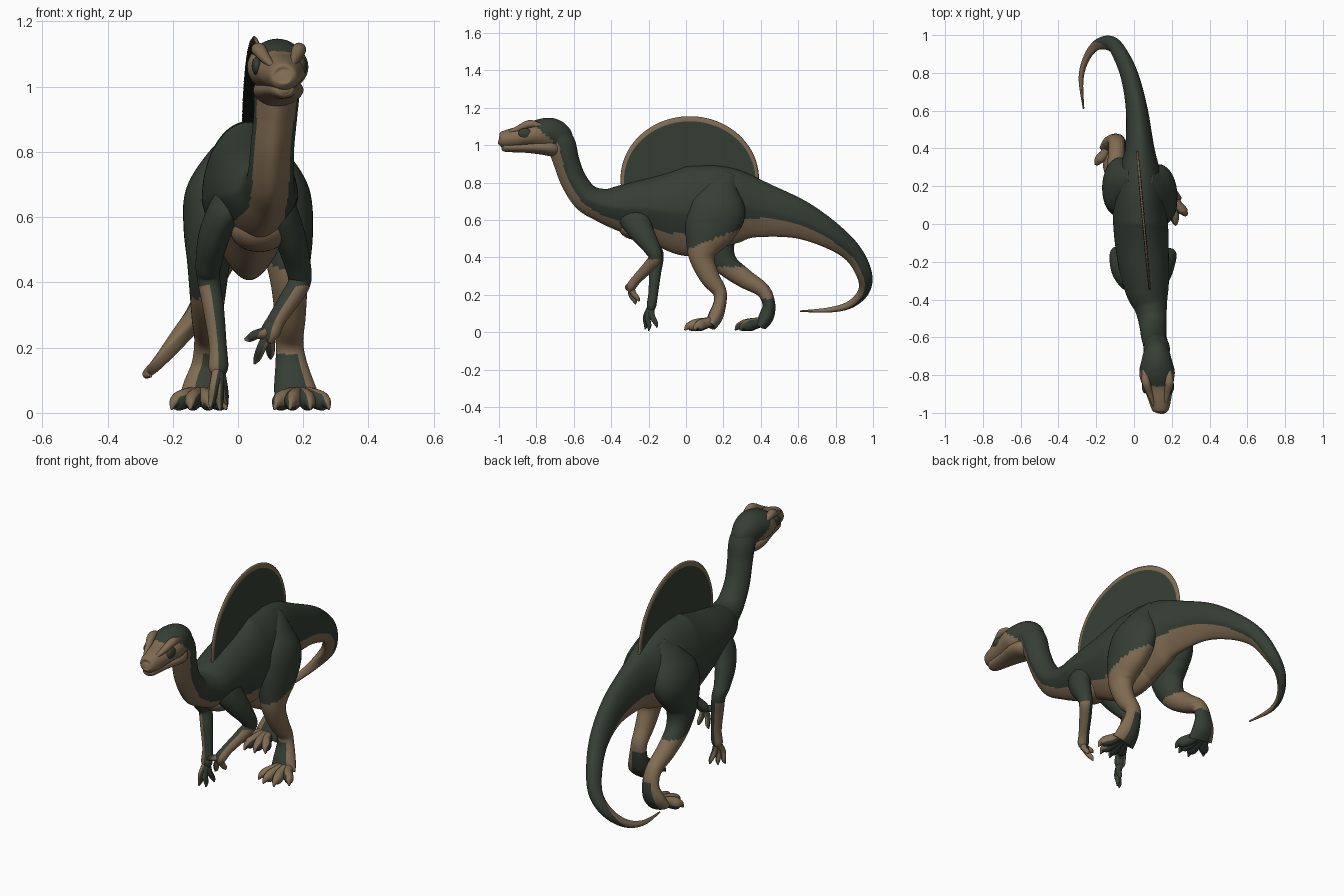
import bpy, bmesh, math
from mathutils import Vector

default_cube = bpy.data.objects.get("Cube")
if default_cube:
    bpy.data.objects.remove(default_cube, do_unlink=True)


def make_material(name, colour):
    material = bpy.data.materials.new(name)
    material.use_nodes = True
    material.diffuse_color = (*colour, 1)
    shader = material.node_tree.nodes["Principled BSDF"]
    shader.inputs["Base Color"].default_value = (*colour, 1)
    shader.inputs["Roughness"].default_value = .8
    return material


MATERIALS = [make_material("dark green hide", (.036, .049, .035)),
             make_material("tan hide", (.22, .15, .085))]
GREEN, TAN = range(len(MATERIALS))


def finish(name, bm):
    """Turn a bmesh into a named smooth object with the shared materials."""
    bmesh.ops.recalc_face_normals(bm, faces=bm.faces[:])
    mesh = bpy.data.meshes.new(name)
    bm.to_mesh(mesh)
    bm.free()
    for material in MATERIALS:
        mesh.materials.append(material)
    mesh.shade_smooth()
    part = bpy.data.objects.new(name, mesh)
    bpy.context.collection.objects.link(part)


def spline(rows, steps):
    """Pass a smooth curve through rows of position, radii and extras."""
    rows = [Vector(row) for row in rows]
    result = []
    for i in range(len(rows) - 1):
        a, b = rows[max(i - 1, 0)], rows[i]
        c, d = rows[i + 1], rows[min(i + 2, len(rows) - 1)]
        for k in range(steps):
            t = k / steps
            result.append(b + (c - a) * (t / 2)
                          + (a * 2 - b * 5 + c * 4 - d) * (t * t / 2)
                          + (b * 3 - a - c * 3 + d) * (t ** 3 / 2))
    return result + [rows[-1]]


def loft(name, rows, paint, sides=36, steps=8, keel=0):
    """Skin ovals (x, y, z, depth, width, ...), narrowed below by keel, painted by a rule."""
    samples = spline(rows, steps)
    points = [Vector(s[:3]) for s in samples]
    bm = bmesh.new()
    rings, outward = [], []
    for i, sample in enumerate(samples):
        along = points[min(i + 1, len(points) - 1)] - points[max(i - 1, 0)]
        along.normalize()
        across = Vector((1, 0, 0))
        across = (across - along * across.dot(along)).normalized()
        up = across.cross(along)
        depth, width = max(sample[3], .002), max(sample[4], .002)
        ring, normals = [], []
        for k in range(sides):
            angle = math.tau * k / sides
            c, s = math.cos(angle), math.sin(angle)
            side = c * width * (1 + keel * min(s, 0))
            ring.append(bm.verts.new(points[i] + across * side + up * s * depth))
            normals.append(across * c + up * s)
        rings.append(ring)
        outward.append(normals)
    for i in range(len(rings) - 1):
        for k in range(sides):
            j = (k + 1) % sides
            face = bm.faces.new((rings[i][k], rings[i][j], rings[i + 1][j], rings[i + 1][k]))
            height = math.sin(math.tau * (k + .5) / sides)
            face.material_index = paint(face.calc_center_median(), outward[i][k],
                                        height, samples[i])
    for ring in (rings[0], rings[-1]):
        cap = bm.faces.new(ring)
        cap.material_index = paint(cap.calc_center_median(), Vector((0, 0, 1)), 0, samples[-1])
    finish(name, bm)


def plain(colour):
    return lambda place, normal, height, sample: colour


def ball(name, place, size, colour):
    bm = bmesh.new()
    bmesh.ops.create_uvsphere(bm, u_segments=28, v_segments=16, radius=1)
    bmesh.ops.scale(bm, vec=size, verts=bm.verts)
    bmesh.ops.translate(bm, vec=place, verts=bm.verts)
    for face in bm.faces:
        face.material_index = colour
    finish(name, bm)


# Neck, trunk and tail in one skin; the last column is the belly colour limit
TRUNK = [
    (.12, -.7, 1.06, .07, .065, -.2), (.12, -.665, 1, .076, .07, -.2),
    (.115, -.64, .915, .07, .067, -.3), (.105, -.6, .81, .07, .067, -.35),
    (.1, -.535, .72, .076, .072, -.4), (.09, -.45, .68, .09, .085, -.55),
    (.07, -.35, .665, .125, .115, -.6), (.05, -.2, .66, .17, .135, -.6),
    (.035, 0, .647, .24, .145, -.5), (.03, .15, .67, .225, .135, -.45),
    (.03, .28, .67, .195, .11, -.35), (.03, .4, .655, .15, .078, -.3),
    (.015, .6, .605, .105, .058, -.3), (-.02, .77, .52, .073, .048, -.3),
    (-.07, .89, .425, .052, .042, -.3), (-.12, .953, .31, .042, .036, -.2),
    (-.19, .95, .22, .03, .028, .1), (-.25, .88, .15, .021, .019, .6),
    (-.28, .77, .12, .014, .013, 1), (-.267, .61, .113, .004, .004, 1)]
loft("body_neck_and_tail", TRUNK,
     lambda place, normal, height, sample: TAN if height < sample[5] else GREEN,
     sides=72, steps=12, keel=.35)
ball("breast", (.066, -.26, .56), (.09, .1, .067), TAN)


# Finely ribbed back sail with a pale rim
def build_sail(columns=180):
    bm = bmesh.new()
    reach = (0, .6, .94, .985, 1)
    for side in (-1, 1):
        grid = []
        for i in range(columns + 1):
            angle = -.2 + (math.pi + .4) * i / columns
            c, s = math.cos(angle), math.sin(angle)
            root, edge = Vector((.06 * c, .7)), Vector((.37 * c, .82 + .335 * s))
            line = []
            for t in reach:
                thick = 0 if t == 1 else .009 - .004 * t + .0012 * t * (i % 2)
                y, z = root.lerp(edge, t)
                line.append(bm.verts.new((.05 - .09 * y + side * thick, y + .02, z)))
            grid.append(line)
        for a, b in zip(grid, grid[1:]):
            for k in range(len(reach) - 1):
                face = bm.faces.new((a[k], b[k], b[k + 1], a[k + 1]))
                face.material_index = TAN if k > 1 else GREEN
    bmesh.ops.remove_doubles(bm, verts=bm.verts[:], dist=.0001)
    finish("back_sail", bm)


build_sail()


# Head: skull, lower jaw, brows, eyes and nostrils
def paint_skull(place, normal, height, sample):
    nape = place.y > -.8 and place.z > 1.1 - (place.y + .8) * .9
    crown = place.y > -.86 and abs(place.x - .125) < .042 and place.z > 1.08
    return GREEN if nape or crown else TAN


loft("skull", [
    (.14, -1, 1.03, .016, .018), (.14, -.988, 1.03, .04, .042),
    (.137, -.93, 1.038, .052, .06), (.13, -.86, 1.048, .058, .078),
    (.122, -.79, 1.06, .077, .094), (.12, -.72, 1.06, .085, .08),
    (.12, -.66, 1.03, .07, .06), (.12, -.62, 1, .03, .03)], paint_skull)
loft("lower_jaw", [
    (.14, -.985, .99, .012, .016), (.138, -.965, .99, .025, .037),
    (.13, -.86, .99, .03, .056), (.125, -.77, .99, .04, .076),
    (.12, -.71, .985, .045, .07), (.12, -.66, .98, .03, .04)], plain(TAN))
for side, label in ((1, "left"), (-1, "right")):
    loft(label + "_brow", [
        (.135 + .03 * side, -.96, 1.065, .008, .008),
        (.13 + .046 * side, -.9, 1.087, .016, .016),
        (.125 + .062 * side, -.835, 1.114, .021, .022),
        (.12 + .064 * side, -.77, 1.1, .012, .012)], plain(TAN), sides=16)
    ball(label + "_eye", (.127 + .069 * side, -.86, 1.063), (.016, .037, .028), GREEN)
    ball(label + "_nostril", (.14 + .034 * side, -.972, 1.05), (.007, .01, .007), GREEN)


# Limbs: outer forearms are pale, shins pale, feet dark on the inner side and sole
def paint_arm(side):
    def rule(place, normal, height, sample):
        return TAN if place.z < .39 and side * normal.x > .1 else GREEN
    return rule


def paint_leg(side, knee, slope):
    def rule(place, normal, height, sample):
        if place.z > knee + slope * place.y:
            return GREEN
        return GREEN if place.z < .18 and side * normal.x < .45 else TAN
    return rule


def paint_toe(side):
    def rule(place, normal, height, sample):
        return TAN if side * normal.x > -.45 and normal.z > -.4 else GREEN
    return rule


def build_leg(label, side, rows, rule, toe_root):
    loft(label + "_leg", rows, rule)
    x, y, z = toe_root
    for number, (dx, dy) in enumerate(((-.075, -.1), (-.03, -.125), (.03, -.125), (.085, -.075))):
        dx *= side
        loft(f"{label}_toe_{number + 1}", [
            (x + dx * .2, y + .03, z + .03, .022, .022),
            (x + dx * .5, y + dy * .35, z + .016, .03, .026),
            (x + dx * .8, y + dy * .7, z + .006, .03, .025),
            (x + dx * .95, y + dy * .92, z, .018, .016),
            (x + dx * 1.05, y + dy * 1.06, z - .02, .003, .003)], paint_toe(side), sides=16)


build_leg("left", 1, [
    (.07, .24, .84, .04, .03), (.1, .2, .76, .1, .066), (.132, .17, .66, .152, .09),
    (.148, .125, .55, .138, .082), (.155, .09, .45, .09, .066), (.158, .09, .38, .064, .055),
    (.16, .13, .29, .052, .047), (.158, .178, .22, .038, .042), (.162, .182, .16, .034, .047),
    (.172, .158, .085, .04, .062), (.183, .13, .035, .032, .07)],
    paint_leg(1, .44, .4), (.19, .125, .03))
build_leg("right", -1, [
    (-.01, .25, .84, .04, .03), (-.04, .225, .76, .1, .066), (-.073, .205, .66, .152, .09),
    (-.085, .175, .56, .136, .082), (-.09, .17, .46, .094, .066), (-.093, .215, .365, .064, .055),
    (-.095, .31, .29, .052, .047), (-.092, .41, .225, .039, .042), (-.095, .443, .15, .034, .047),
    (-.105, .43, .085, .04, .062), (-.112, .4, .035, .032, .07)],
    paint_leg(-1, .35, 0), (-.115, .395, .03))


def build_arm(label, rows, rule, tips):
    loft(label + "_arm", rows, rule)
    hand = Vector(rows[-2][:3])
    for number, tip in enumerate(tips):
        tip = Vector(tip)
        knuckle = hand.lerp(tip, .5) + Vector((0, -.012, .006))
        loft(f"{label}_finger_{number + 1}", [
            (*hand, .018, .018), (*knuckle, .016, .015),
            (*hand.lerp(tip, .8), .012, .012), (*tip, .003, .003)], rule, sides=14)


build_arm("left", [
    (.075, -.32, .7, .03, .025), (.118, -.29, .64, .08, .05), (.156, -.245, .55, .068, .048),
    (.183, -.185, .455, .046, .04), (.188, -.165, .4, .036, .035), (.16, -.2, .35, .032, .032),
    (.118, -.262, .285, .026, .028), (.098, -.292, .245, .025, .03),
    (.09, -.298, .215, .012, .016)], paint_arm(1),
    ((.02, -.305, .225), (.05, -.27, .15), (.1, -.25, .165)))
build_arm("right", [
    (.025, -.31, .7, .03, .025), (-.028, -.28, .64, .08, .05), (-.071, -.24, .55, .068, .048),
    (-.09, -.185, .46, .046, .04), (-.09, -.155, .41, .036, .035), (-.075, -.165, .32, .032, .032),
    (-.062, -.175, .21, .026, .027), (-.06, -.185, .14, .025, .03),
    (-.06, -.187, .11, .012, .016)], paint_arm(-1),
    ((-.085, -.22, .015), (-.055, -.2, .008), (-.035, -.155, .025)))
